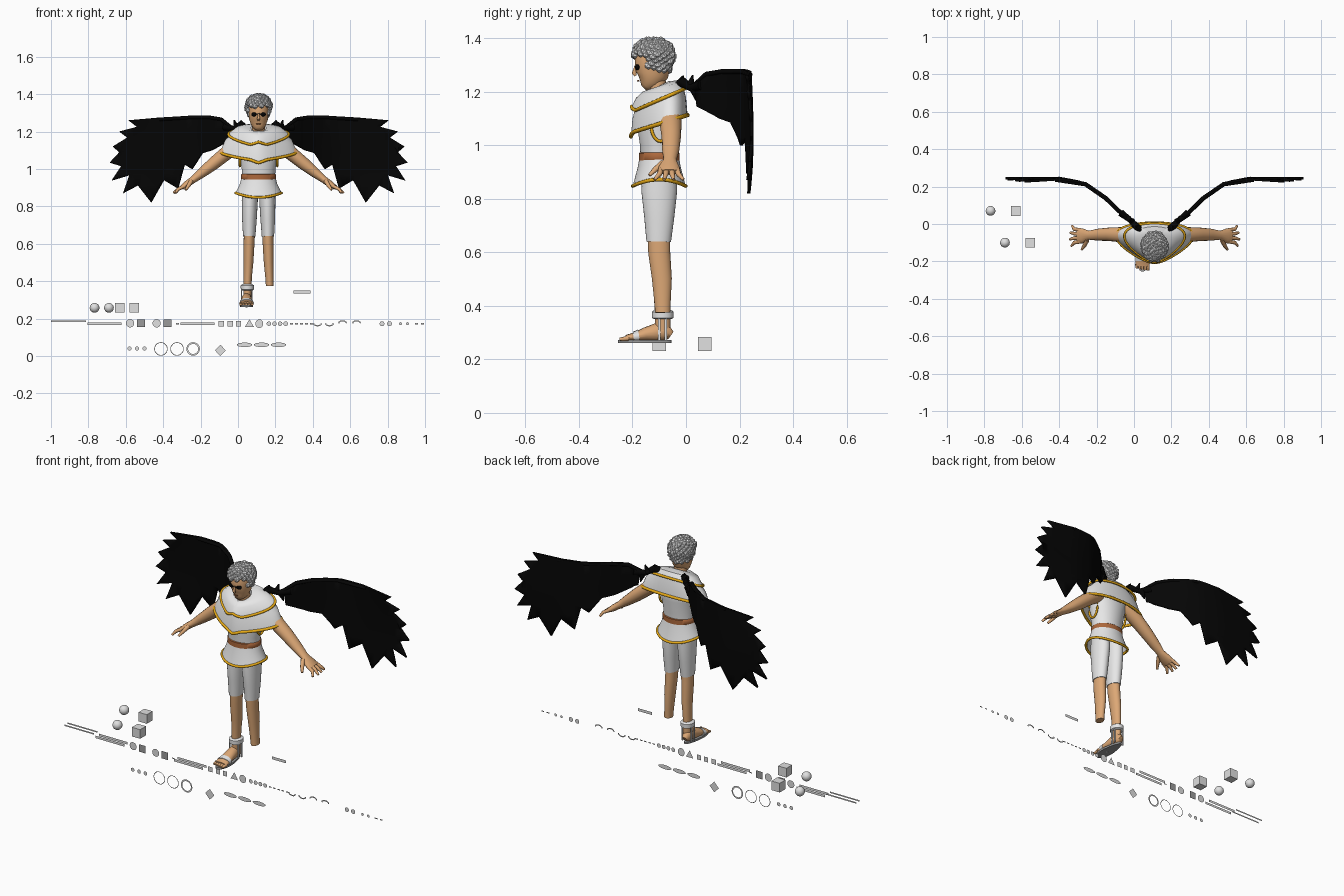
import bpy, bmesh, math, random
from mathutils import Vector

cube = bpy.data.objects.get("Cube")
if cube:
    bpy.data.objects.remove(cube, do_unlink=True)
random.seed(4)
CX = 0.11  # the figure's own centre line


def material(name, *rgb):
    m = bpy.data.materials.new(name)
    m.use_nodes = True
    m.diffuse_color = (*rgb, 1)
    m.node_tree.nodes["Principled BSDF"].inputs["Base Color"].default_value = (*rgb, 1)
    return m


WHITE = material("white cloth", .8, .8, .8)
GOLD = material("gold trim", .82, .41, .008)
SKIN = material("skin", .72, .39, .18)
BLACK = material("black", .0015, .0015, .0015)
HAIR = material("grey hair", .76, .76, .76)
BROWN = material("brown belt", .42, .14, .045)
GREY = material("light grey", .75, .75, .75)
SOLE = material("dark grey", .33, .33, .33)


def finish(name, bm, mat, smooth=True):
    bmesh.ops.recalc_face_normals(bm, faces=bm.faces)
    mesh = bpy.data.meshes.new(name)
    bm.to_mesh(mesh)
    bm.free()
    mesh.materials.append(mat)
    ob = bpy.data.objects.new(name, mesh)
    bpy.context.collection.objects.link(ob)
    if smooth:
        bpy.ops.object.select_all(action='DESELECT')
        ob.select_set(True)
        bpy.context.view_layer.objects.active = ob
        bpy.ops.object.shade_smooth_by_angle(angle=math.radians(50))
    return ob


def skin_rings(name, rings, mat, caps=True, closed=False):
    bm = bmesh.new()
    loops = [[bm.verts.new(p) for p in r] for r in rings]
    pairs = list(zip(loops, loops[1:]))
    if closed:
        pairs.append((loops[-1], loops[0]))
    for a, b in pairs:
        for i in range(len(a)):
            bm.faces.new((a[i - 1], a[i], b[i], b[i - 1]))
    if caps and not closed:
        bm.faces.new(loops[0])
        bm.faces.new(loops[-1])
    return finish(name, bm, mat)


def limb(name, stations, mat, n=16, closed=False):
    """Loft ellipses along a path; a station is x, y, z, depth radius, side radius."""
    pts = [Vector(s[:3]) for s in stations]
    rings, last = [], len(pts) - 1
    for i, s in enumerate(stations):
        if closed:
            t = (pts[(i + 1) % len(pts)] - pts[i - 1]).normalized()
        else:
            t = (pts[min(i + 1, last)] - pts[max(i - 1, 0)]).normalized()
        axis = Vector((0, 0, 1)) if closed else Vector((1, 0, 0)) if abs(t.y) > .8 else Vector((0, 1, 0))
        u = (axis - t * axis.dot(t)).normalized()
        v = t.cross(u)
        turns = [math.tau * k / n for k in range(n)]
        rings.append([pts[i] + u * s[3] * math.cos(a) + v * s[4] * math.sin(a) for a in turns])
    return skin_rings(name, rings, mat, closed=closed)


def ring(rx, ry, z, tilt=0, flare=0, wave=0, cy=-.1, n=48, notch=0):
    out = []
    for k in range(n):
        c, s = math.cos(math.tau * k / n), math.sin(math.tau * k / n)
        x = rx * c * (1 + flare * s)
        peak = notch * max(0, 1 - abs(x) / .045) if s < 0 else 0
        out.append((CX + x, cy + ry * s, z + tilt * s - wave * s * s + peak))
    return out


def trim(name, points, r, mat=GOLD):
    return limb(name, [(*p, r, r) for p in points], mat, 8, True)


def ball(name, loc, radii, mat):
    bm = bmesh.new()
    bmesh.ops.create_uvsphere(bm, u_segments=20, v_segments=12, radius=1)
    bmesh.ops.scale(bm, vec=radii, verts=bm.verts)
    bmesh.ops.translate(bm, vec=loc, verts=bm.verts)
    return finish(name, bm, mat)


def box(name, loc, size, mat):
    bm = bmesh.new()
    bmesh.ops.create_cube(bm, size=1)
    bmesh.ops.scale(bm, vec=size, verts=bm.verts)
    bmesh.ops.translate(bm, vec=loc, verts=bm.verts)
    return finish(name, bm, mat, False)


# Head and neck
limb("neck", [(CX, -.095, 1.16, .036, .036), (CX, -.115, 1.26, .034, .034)], SKIN)
limb("head", [(CX, y, z, ry, rx) for y, z, ry, rx in (
    (-.158, 1.214, .012, .014), (-.15, 1.222, .026, .028), (-.137, 1.24, .046, .041),
    (-.128, 1.265, .062, .05), (-.124, 1.3, .066, .054), (-.124, 1.35, .066, .054), (-.124, 1.39, .035, .03))], SKIN, 24)
limb("nose", [(CX, -.187, 1.3, .004, .004), (CX, -.194, 1.268, .009, .008), (CX, -.188, 1.26, .005, .006)], SKIN)
ball("mouth", (CX, -.179, 1.241), (.014, .005, .003), BROWN)
box("glasses_bridge", (CX, -.19, 1.294), (.05, .006, .004), BLACK)

# Curly hair: clumps spread over a domed shell, leaving the face clear
bm = bmesh.new()
COUNT = 170
for i in range(COUNT):
    h = 1 - 2 * (i + .5) / COUNT
    a, r = i * 2.39996, math.sqrt(1 - h * h)
    if h < 0:
        r = max(r, .8)
    p = Vector((CX + .063 * r * math.cos(a), -.121 + .073 * r * math.sin(a), 1.335 + .06 * h))
    if p.y < -.14 and p.z < 1.335 or p.z < 1.279 + .1 * max(0, -.08 - p.y):
        continue
    made = bmesh.ops.create_icosphere(bm, subdivisions=1, radius=random.uniform(.012, .018))
    bmesh.ops.translate(bm, vec=p, verts=made["verts"])
finish("curly_hair", bm, HAIR, False)
ball("hair_base", (CX, -.113, 1.342), (.061, .067, .058), HAIR)

# Tunic, shoulder capes, belt and gold hems
skin_rings("tunic_top", [ring(.088, .07, .95), ring(.09, .072, 1), ring(.102, .082, 1.07),
                         ring(.11, .085, 1.14, 0, .2), ring(.08, .06, 1.19)], WHITE)
hem = ring(.123, .099, .872, wave=.024)
skin_rings("tunic_skirt", [ring(.088, .072, .965), ring(.1, .08, .92), hem], WHITE, False)
trim("skirt_hem", hem, .007)
skin_rings("belt", [ring(.09, .072, .94), ring(.093, .076, .943), ring(.093, .076, .97), ring(.09, .072, .973)], BROWN)
upper = ring(.149, .103, 1.17, .045, .45, notch=.02)
lower = ring(.188, .106, 1.08, .033, .47, notch=-.014)
skin_rings("upper_cape", [ring(.04, .04, 1.22, .02, cy=-.105), ring(.075, .06, 1.222, .02, .1),
                          ring(.116, .086, 1.21, .032, .3), upper], WHITE, False)
skin_rings("lower_cape", [ring(.115, .085, 1.195, .04, .35), ring(.165, .1, 1.14, .04, .45), lower], WHITE, False)
trim("upper_cape_hem", upper, .007)
trim("lower_cape_hem", lower, .008)

# Wing outline as distance from the centre line and height, feather tips alternating
OUTLINE = [(.15, 1.235), (.2, 1.275), (.26, 1.285), (.37, 1.285), (.53, 1.275), (.695, 1.26),
           (.65, 1.225), (.745, 1.2), (.702, 1.168), (.78, 1.12), (.745, 1.09), (.797, 1.034),
           (.735, 1.015), (.786, .938), (.692, .966), (.725, .87), (.645, .912), (.573, .82),
           (.505, .94), (.43, .895), (.395, 1.025), (.355, 1.0), (.3, 1.085), (.25, 1.1), (.16, 1.15)]
SWEEP = [(.07, -.03), (.187, .064), (.235, .115), (.28, .155), (.34, .2), (.4, .226), (.507, .24), (.8, .22)]


def sweep(d, z):
    bulge = .025 * max(0, d - .4) / .4 * math.sin(math.pi * (z - .83) / .43)
    for (a, ya), (b, yb) in zip(SWEEP, SWEEP[1:]):
        if d <= b:
            return ya + (yb - ya) * (d - a) / (b - a) + bulge


def wing(side, s):
    bm = bmesh.new()
    bm.faces.new([bm.verts.new((d, 0, z)) for d, z in OUTLINE])
    bm.normal_update()
    bmesh.ops.triangulate(bm, faces=bm.faces, ngon_method='EAR_CLIP')
    cuts = [((.15 + .04 * k, 0, 0), (1, 0, 0)) for k in range(1, 17)]
    cuts += [((0, 0, .85 + .06 * k), (0, 0, 1)) for k in range(7)]
    for co, normal in cuts:
        bmesh.ops.bisect_plane(bm, geom=bm.verts[:] + bm.edges[:] + bm.faces[:], plane_co=co, plane_no=normal)
    for v in bm.verts:
        v.co = (CX + s * v.co.x, sweep(v.co.x, v.co.z), v.co.z)
    ob = finish(side + "_wing", bm, BLACK)
    mod = ob.modifiers.new("thickness", 'SOLIDIFY')
    mod.thickness, mod.offset = .012, 0
    limb(side + "_wing_bone", [(CX + s * d, sweep(d, z), z - .01, .012, .009) for d, z in OUTLINE[:5]], BLACK, 10)
    limb(side + "_wing_root", [(CX + s * d, y, z, r, r) for d, y, z, r in (
        (.06, -.045, 1.215, .014), (.1, -.01, 1.235, .019), (.13, .02, 1.215, .014), (.18, .06, 1.225, .02))], BLACK)
    for k, (d, y, z, rise) in enumerate(((.085, -.02, 1.235, .025), (.12, .015, 1.22, .042), (.14, .03, 1.21, -.045))):
        x = CX + s * d
        limb(f"{side}_wing_spur_{k}", [(x, y, z, .017, .017), (x + s * .01, y + .01, z + rise, .003, .003)], BLACK, 8)


# Paired parts
for side, s in (("right", -1), ("left", 1)):
    def at(d, *rest):
        return (CX + s * d, *rest)

    wing(side, s)
    ball(side + "_lens", at(.023, -.181, 1.292), (.016, .01, .011), BLACK)
    limb(side + "_arm", [at(.09, -.065, 1.14, .04, .036), at(.16, -.058, 1.095, .042, .038),
                         at(.24, -.055, 1.03, .036, .034), at(.3, -.057, .982, .032, .027),
                         at(.35, -.06, .943, .024, .019), at(.385, -.063, .918, .04, .018),
                         at(.412, -.063, .9, .04, .012)], SKIN)
    for k in range(4):
        y = -.093 + .02 * k
        tip = at(.458 - .01 * abs(k - 1.3), -.118 + .036 * k, .872, .006, .006)
        limb(f"{side}_finger_{k}", [at(.395, y, .91, .011, .01), at(.43, y * 1.2 + .012, .892, .01, .009), tip], SKIN, 8)
    limb(side + "_thumb", [at(.36, -.085, .935, .013, .012), at(.375, -.115, .91, .011, .01),
                           at(.39, -.137, .888, .006, .006)], SKIN, 8)
    trim(side + "_armhole", [at(.1, -.095 + .036 * math.cos(a * math.tau / 24),
                                1.08 + .065 * math.sin(a * math.tau / 24)) for a in range(24)], .006)
    foot_end = .375 if s > 0 else .31
    limb(side + "_leg", [at(.048, -.102, .68, .043, .03), at(.051, -.1, .6, .041, .029),
                         at(.054, -.09, .5, .037, .026), at(.058, -.088, .42, .031, .022),
                         at(.06, -.087, foot_end, .028, .021)], SKIN, 20)
    limb(side + "_short", [at(.045, -.098, .93, .062, .042), at(.047, -.1, .83, .067, .043),
                           at(.049, -.1, .73, .056, .039), at(.05, -.102, .64, .046, .033)], WHITE, 24)

# The one sandalled foot
FX = .046
limb("right_foot", [(FX, y, z, rx, rz) for y, z, rx, rz in (
    (-.056, .29, .014, .016), (-.07, .3, .024, .03), (-.11, .302, .027, .034),
    (-.15, .294, .031, .026), (-.2, .283, .037, .015), (-.225, .28, .037, .011))], SKIN)
for k in range(5):
    limb(f"right_toe_{k}", [(.015 + .015 * k, -.215, .279, .009, .01),
                            (.015 + .015 * k, -.236 - .003 * k, .275, .007, .006)], SKIN, 8)
bm = bmesh.new()
bmesh.ops.create_cone(bm, cap_ends=True, segments=32, radius1=1, radius2=1, depth=.011)
for v in bm.verts:
    v.co = (FX + v.co.x * (.033 - .009 * v.co.y), -.155 + v.co.y * .1, v.co.z + .267)
finish("sandal_sole", bm, SOLE)
limb("toe_strap", [(FX, -.196, .283, .039, .02), (FX, -.175, .286, .037, .026)], GREY)
skin_rings("ankle_cuff", [[(x - CX + .05, y, z) for x, y, z in ring(r, r + .005, h, cy=-.087, n=20)]
                          for r, h in ((.026, .35), (.035, .355), (.036, .378), (.026, .385))], WHITE)
for y in (-.1, -.075):
    for x in (FX - .028, FX + .028):
        box("ankle_strap", (x, y, .313), (.006, .009, .085), GREY)

# Loose blocks and balls beside the figure
for x, y in ((-.767, .07), (-.69, -.1)):
    ball("loose_ball", (x, y, .258), (.026,) * 3, GREY)
    box("loose_block", (x + .135, y, .258), (.052,) * 3, GREY)


def plate(name, x, z, rx, rz, sides=20, hole=0, turn=math.pi / 2, y=-.12, mat=GREY):
    """A paper-thin upright polygon, or a flat band when it has a hole."""
    def loop(f):
        turns = [turn + math.tau * k / sides for k in range(sides)]
        return [(x + f * rx * math.cos(a), y, z + f * rz * math.sin(a)) for a in turns]
    if hole:
        skin_rings(name, [loop(1), loop(hole)], mat, False)
    else:
        bm = bmesh.new()
        bm.faces.new([bm.verts.new(p) for p in loop(1)])
        finish(name, bm, mat, False)


def strip(name, x, z, w, h, y=-.12, mat=GREY):
    plate(name, x, z, w * math.sqrt(.5), h * math.sqrt(.5), 4, 0, math.pi / 4, y, mat)


# Rows of small flat shapes in front of the feet
for x, z, w, h in ((-.907, .187, .187, .008), (-.713, .173, .182, .014), (-.217, .173, .182, .014)):
    for y in (-.135, -.105):
        strip("flat_bar", x, z, w, h, y)
strip("high_bar", .342, .343, .09, .016)
for x in (-.577, -.435):
    plate("flat_disc", x, .175, .022, .022)
    strip("flat_square", x + .058, .175, .042, .042, mat=SOLE)
for x in (-.09, -.042, .002):
    strip("flat_small_square", x, .173, .028, .028)
plate("flat_triangle", .061, .17, .027, .027, 3)
plate("flat_oval", .114, .173, .021, .023)
for k in range(4):
    plate("flat_dot", .165 + .03 * k, .173, .012, .012)
for x in [.286 + .027 * k for k in range(5)] + [-.324, .954, .987]:
    strip("flat_dash", x, .173, .016, .006)
for k, x in enumerate((.425, .489, .559, .634)):
    up = 1 if k > 1 else -1
    limb("flat_arc", [(x + .021 * math.cos(a * math.pi / 8), -.12, .175 + up * .013 * math.sin(a * math.pi / 8),
                       .0005, .004) for a in range(9)], GREY, 6)
for x, r in ((.77, .013), (.81, .013), (.869, .008), (.906, .008)):
    plate("flat_dot", x, .173, r, r)
for k in range(3):
    plate("low_dot", -.58 + .04 * k, .04, .011, .011)
    plate("low_ring", -.412 + .086 * k, .038, .036, .036, 32, .75 if k == 2 else .9)
    plate("low_oval", .035 + .091 * k, .06, .041, .012)
plate("low_diamond", -.094, .03, .029, .03, 4)
